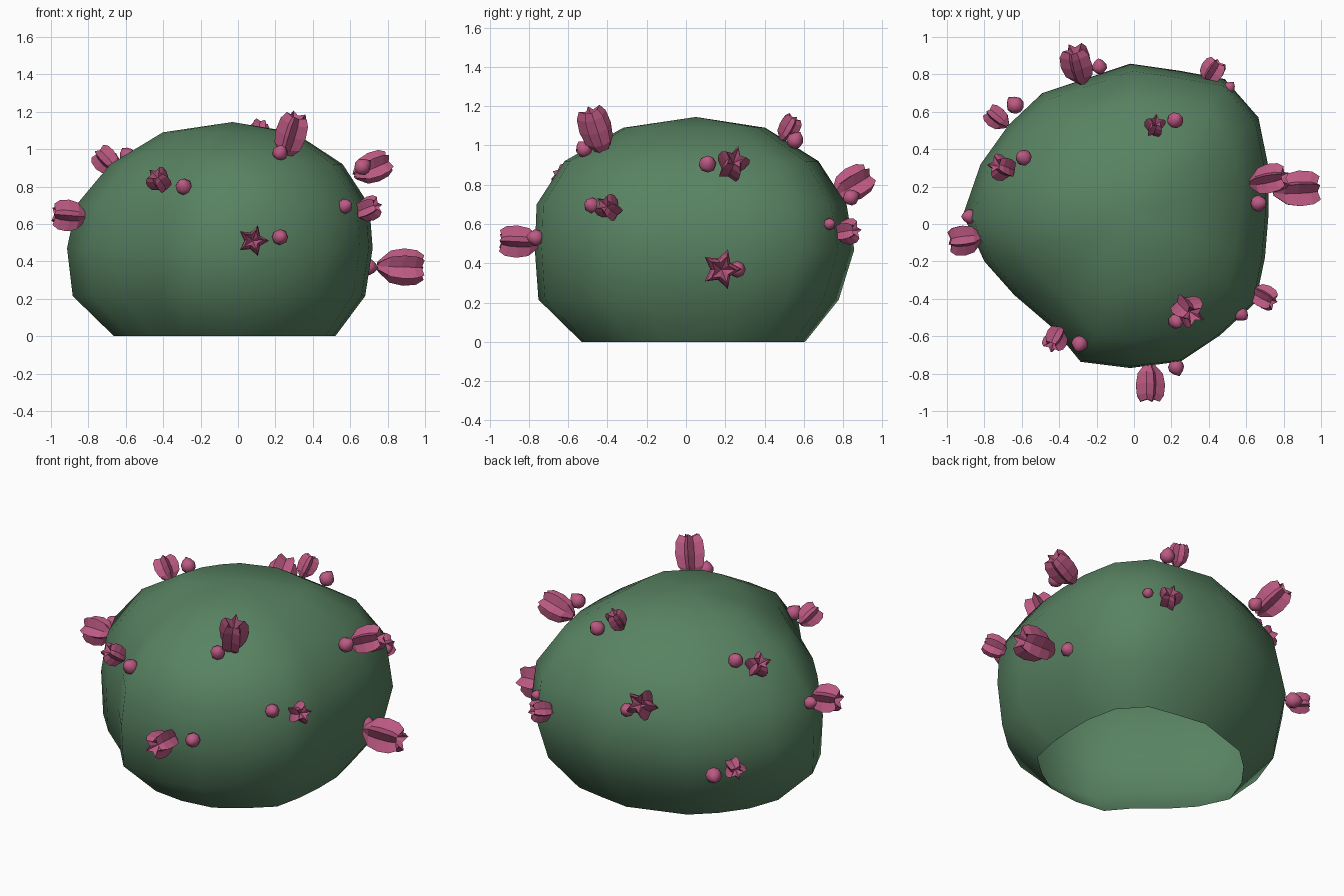
import bpy, bmesh, math
from mathutils import Vector

if "Cube" in bpy.data.objects:
    bpy.data.objects.remove(bpy.data.objects["Cube"])


def material(name, rgb):
    m = bpy.data.materials.new(name)
    m.diffuse_color = (*rgb, 1)
    m.use_nodes = True
    m.node_tree.nodes["Principled BSDF"].inputs["Base Color"].default_value = m.diffuse_color
    return m


GREEN = material("leaf_green", (0.098, 0.225, 0.122))
PINK = material("petal_pink", (0.50, 0.10, 0.225))


def finish(name, bm, mat, smooth=None):
    bmesh.ops.recalc_face_normals(bm, faces=bm.faces)
    me = bpy.data.meshes.new(name)
    bm.to_mesh(me)
    bm.free()
    ob = bpy.data.objects.new(name, me)
    bpy.context.collection.objects.link(ob)
    me.materials.append(mat)
    if smooth:
        bpy.ops.object.select_all(action='DESELECT')
        ob.select_set(True)
        bpy.context.view_layer.objects.active = ob
        bpy.ops.object.shade_smooth_by_angle(angle=math.radians(smooth))
    return ob


def skin(bm, rings):
    """Bridge a list of equal closed rings of points."""
    vr = [[bm.verts.new(p) for p in r] for r in rings]
    n = len(vr[0])
    for a, b in zip(vr, vr[1:]):
        for i in range(n):
            j = (i + 1) % n
            bm.faces.new((a[i], a[j], b[j], b[i]))
    return vr


def fan(bm, ring, point):
    tip = bm.verts.new(point)
    for i in range(len(ring)):
        bm.faces.new((ring[i], ring[(i + 1) % len(ring)], tip))


# Body: an uneven round outline scaled up through rings, hollow and open underneath
OUTLINE = [(.72, .06), (.72, .30), (.665, .57), (.485, .775), (.24, .82), (-.02, .857),
           (-.28, .77), (-.49, .70), (-.67, .53), (-.82, .32), (-.914, .05), (-.80, -.20),
           (-.64, -.38), (-.43, -.56), (-.285, -.737), (-.02, -.77), (.25, -.735),
           (.46, -.595), (.65, -.42), (.70, -.18)]
# height, x scale, y scale, centre x, centre y
RINGS = [(0, .724, .70, -.07, .035), (.215, .957, .94, -.10, .01), (.47, 1, 1, -.095, .04),
         (.70, .96, .97, -.08, .025), (.92, .76, .795, -.06, .025), (1.09, .43, .445, -.05, .04)]
bm = bmesh.new()
rows = skin(bm, [[(cx + (x + .095) * sx, cy + (y - .04) * sy, z) for x, y in OUTLINE]
                 for z, sx, sy, cx, cy in RINGS])
fan(bm, rows[-1], (-.03, .05, 1.145))
finish("bush_body", bm, GREEN, 60)


def place(ob, pos, aim=None):
    """Stand the part outward from the rounded body, or along a given aim."""
    x, y, z = pos
    normal = Vector(aim or ((x + .08) / .66, (y - .03) / .66, (z - .45) / .48))
    ob.location = pos
    ob.rotation_mode = 'QUATERNION'
    ob.rotation_quaternion = normal.to_track_quat('Z', 'Y')


# Blossom: five folded petals closing into a ribbed cup, centred on its origin
def blossom(pos, length, width, aim=None):
    profile = [(-.5, .34), (-.25, .86), (.05, 1.0), (.34, .92), (.5, .66)]
    rings = []
    for h, r in profile:
        rings.append([(math.cos(k * math.pi / 5) * r * f * width / 2,
                       math.sin(k * math.pi / 5) * r * f * width / 2,
                       (h - (0 if k % 2 == 0 else .06)) * length)
                      for k in range(10) for f in ((1.08, .58)[k % 2],)])
    bm = bmesh.new()
    rows = skin(bm, rings)
    fan(bm, rows[0], (0, 0, -.5 * length))
    fan(bm, rows[-1], (0, 0, .15 * length))
    place(finish("blossom", bm, PINK), pos, aim)


# Bud: a small smooth ball drawn out to a slight tip
def bud(pos, r):
    profile = [(-.85, .5), (-.35, .97), (.25, 1.0), (.8, .6)]
    bm = bmesh.new()
    rows = skin(bm, [[(math.cos(k * math.pi / 4) * q * r, math.sin(k * math.pi / 4) * q * r, h * r)
                      for k in range(8)] for h, q in profile])
    fan(bm, rows[0], (0, 0, -r))
    fan(bm, rows[-1], (0, 0, 1.25 * r))
    place(finish("bud", bm, PINK, 50), pos)


# blossom position, length, width, aim, bud position, bud radius
PAIRS = [((.08, -.85, .51), .20, .16, (0, -1, .05), (.225, -.765, .53), .042),
         ((.285, -.455, 1.075), .24, .165, (.3, -.32, 1), (.225, -.52, .98), .041),
         ((-.42, -.61, .83), .13, .13, None, (-.29, -.64, .80), .044),
         ((-.905, -.08, .645), .17, .165, (-1, -.12, .08), (-.88, .04, .66), .038),
         ((.875, .18, .37), .24, .195, (1, .05, -.03), (.70, .26, .37), .042),
         ((.72, .235, .90), .20, .16, (1, .2, .42), (.665, .11, .905), .044),
         ((.69, -.39, .68), .14, .13, None, (.57, -.48, .695), .040),
         ((-.30, .85, .80), .21, .17, None, (-.185, .84, .735), .040),
         ((.42, .815, .56), .13, .13, None, (.51, .73, .60), .030),
         ((.11, .52, 1.09), .13, .11, None, (.22, .555, 1.025), .043),
         ((-.73, .57, .42), .13, .12, None, (-.635, .635, .37), .046),
         ((-.70, .30, .94), .14, .14, None, (-.59, .355, .965), .043)]
for flower, length, width, aim, small, radius in PAIRS:
    blossom(flower, length, width, aim)
    bud(small, radius)
